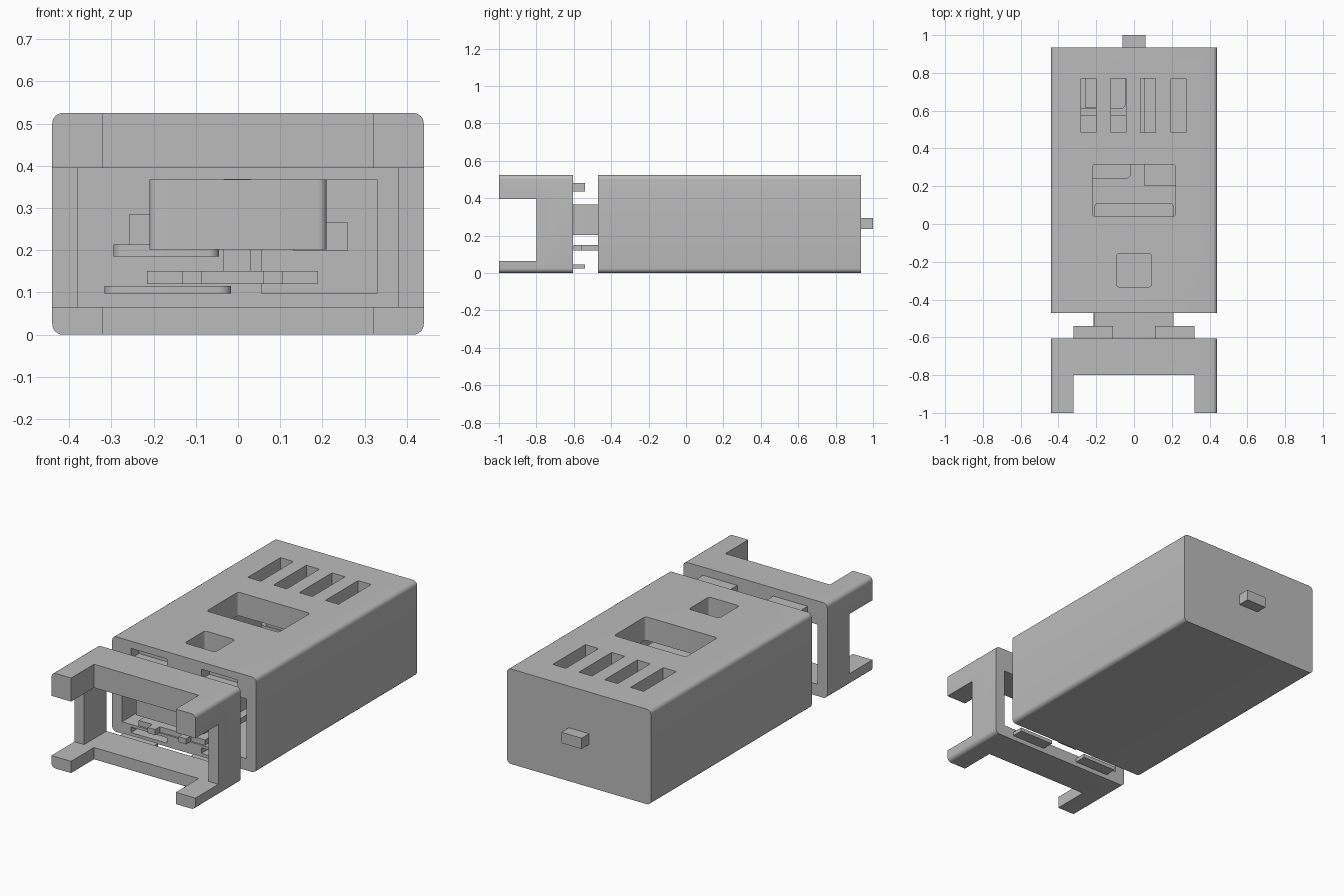
import bpy, bmesh

cube = bpy.data.objects.get("Cube")
if cube:
    bpy.data.objects.remove(cube, do_unlink=True)

grey = bpy.data.materials.new("plain grey")
grey.use_nodes = True
colour = (0.5, 0.5, 0.5, 1)
grey.diffuse_color = colour
grey.node_tree.nodes["Principled BSDF"].inputs["Base Color"].default_value = colour


def block(name, x, y, z, radius=0, axis=None):
    """Box given as (min, max) ranges; edges along one axis can be rounded."""
    bm = bmesh.new()
    bmesh.ops.create_cube(bm, size=1)
    for v in bm.verts:
        for i, (low, high) in enumerate((x, y, z)):
            v.co[i] = high if v.co[i] > 0 else low
    if radius:
        edges = [e for e in bm.edges
                 if abs((e.verts[0].co - e.verts[1].co).normalized()[axis]) > 0.9]
        bmesh.ops.bevel(bm, geom=edges, offset=radius, segments=6,
                        profile=0.5, affect='EDGES')
    mesh = bpy.data.meshes.new(name)
    bm.to_mesh(mesh)
    bm.free()
    mesh.materials.append(grey)
    obj = bpy.data.objects.new(name, mesh)
    bpy.context.collection.objects.link(obj)
    return obj


def activate(obj):
    bpy.ops.object.select_all(action='DESELECT')
    obj.select_set(True)
    bpy.context.view_layer.objects.active = obj


def combine(obj, tool, operation='DIFFERENCE'):
    mod = obj.modifiers.new("combine", 'BOOLEAN')
    mod.operation = operation
    mod.solver = 'EXACT'
    mod.object = tool
    activate(obj)
    bpy.ops.object.modifier_apply(modifier=mod.name)
    bpy.data.objects.remove(tool, do_unlink=True)


def smooth(obj):
    activate(obj)
    bpy.ops.object.shade_smooth_by_angle(angle=0.6)


OUTER_X, OUTER_Z = (-0.44, 0.44), (0, 0.525)
INNER_X, INNER_Z = (-0.38, 0.38), (0.065, 0.395)
TAB_X = ((-0.32, -0.11), (0.11, 0.32))
TAB_Z = {"lower": (0.025, 0.045), "upper": (0.435, 0.48)}

# Hollow main housing, open at the front
housing = block("housing", OUTER_X, (-0.47, 0.935), OUTER_Z, 0.025, 1)
combine(housing, block("cavity", INNER_X, (-0.6, 0.87), INNER_Z))

# Openings through the top: four vents, large window, small window
for left in (-0.28, -0.122, 0.035, 0.195):
    combine(housing, block("vent", (left, left + 0.08), (0.485, 0.77), (0.3, 0.6)))
combine(housing, block("window", (-0.22, 0.22), (0.04, 0.315), (0.3, 0.6), 0.015, 2))
combine(housing, block("hatch", (-0.093, 0.093), (-0.333, -0.157), (0.3, 0.6), 0.015, 2))

# Sockets that receive the tabs of the front frame
for low, high in TAB_Z.values():
    for left, right in TAB_X:
        combine(housing, block("socket", (left - 0.005, right + 0.005), (-0.6, -0.4),
                               (low - 0.005, high + 0.005)))
smooth(housing)

# Front frame with four forward arms
frame = block("front_frame", OUTER_X, (-1, -0.605), OUTER_Z, 0.025, 1)
combine(frame, block("opening", INNER_X, (-1.1, -0.5), INNER_Z))
combine(frame, block("gap_between_arms", (-0.32, 0.32), (-1.1, -0.8), (-0.1, 0.6)))
combine(frame, block("side_notch", (-0.6, 0.6), (-1.1, -0.8), INNER_Z))
smooth(frame)
for level, span in TAB_Z.items():
    for side, tab_x in zip(("right", "left"), TAB_X):
        block(f"{level}_{side}_tab", tab_x, (-0.606, -0.54), span)

# Display block with its side button and centre post
smooth(block("display_block", (-0.21, 0.21), (-0.605, 0.11), (0.202, 0.367), 0.02, 2))
block("side_button", (0.13, 0.26), (-0.2, -0.08), (0.199, 0.265))
block("centre_post", (-0.034, 0.031), (-0.31, -0.18), (0.15, 0.369))

# Carrier plate with two front prongs
block("carrier_plate", (-0.215, 0.19), (-0.56, -0.1), (0.12, 0.151))
for side, left in (("right", -0.131), ("left", 0.059)):
    block(f"{side}_prong", (left, left + 0.046), (-0.602, -0.559), (0.12, 0.151))

# Power pack and rear circuit boards
block("power_pack", (0.055, 0.33), (0.2, 0.82), (0.097, 0.367))
smooth(block("lower_board", (-0.316, -0.016), (0.24, 0.575), (0.097, 0.115), 0.03, 2))
smooth(block("upper_board", (-0.295, -0.045), (0.61, 0.85), (0.185, 0.213), 0.025, 2))
block("board_component", (-0.258, -0.13), (0.615, 0.82), (0.213, 0.285))

# Rear plug
block("rear_plug", (-0.062, 0.062), (0.86, 1), (0.235, 0.295))
